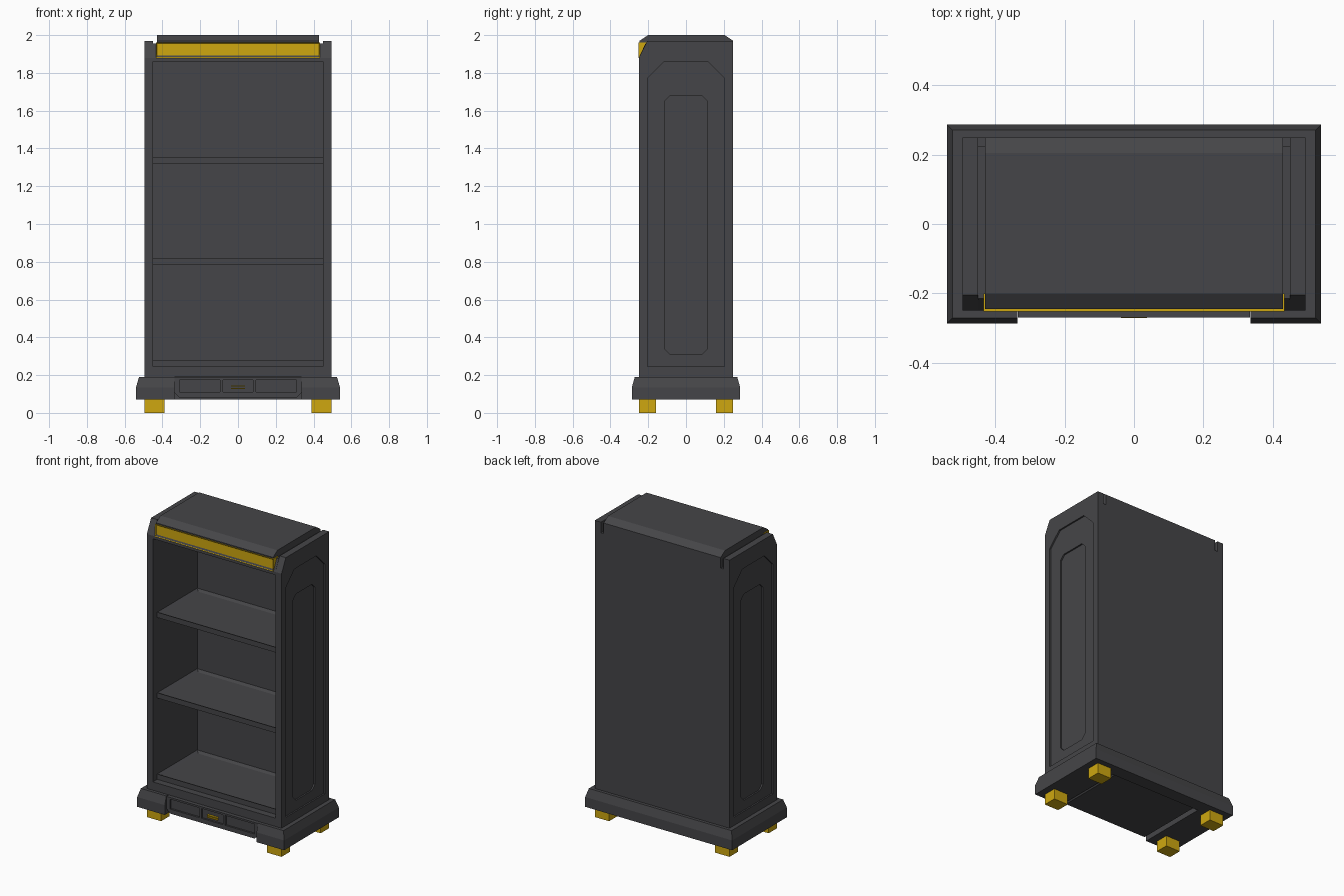
import bpy, bmesh

if "Cube" in bpy.data.objects:
    bpy.data.objects.remove(bpy.data.objects["Cube"])


def material(name, rgb):
    m = bpy.data.materials.new(name)
    m.diffuse_color = (*rgb, 1)
    m.use_nodes = True
    m.node_tree.nodes["Principled BSDF"].inputs["Base Color"].default_value = m.diffuse_color
    return m


DARK = material("charcoal", (0.060, 0.060, 0.065))
GOLD = material("gold", (0.62, 0.39, 0.005))


def finish(name, bm, mat):
    bmesh.ops.recalc_face_normals(bm, faces=bm.faces[:])
    me = bpy.data.meshes.new(name)
    bm.to_mesh(me)
    bm.free()
    me.materials.append(mat)
    ob = bpy.data.objects.new(name, me)
    bpy.context.collection.objects.link(ob)
    return ob


def loft(name, rings, mat, inset=None):
    """Join equal-length rings of points and cap both ends; optionally sink the last cap."""
    bm = bmesh.new()
    rows = [[bm.verts.new(p) for p in r] for r in rings]
    n = len(rows[0])
    for a, b in zip(rows, rows[1:]):
        for i in range(n):
            bm.faces.new((a[i], a[(i + 1) % n], b[(i + 1) % n], b[i]))
    bm.faces.new(rows[0][::-1])
    cap = bm.faces.new(rows[-1])
    bmesh.ops.recalc_face_normals(bm, faces=bm.faces[:])
    if inset:
        bmesh.ops.inset_region(bm, faces=[cap], thickness=inset[0])
        bmesh.ops.translate(bm, verts=cap.verts[:], vec=cap.normal * -inset[1])
    return finish(name, bm, mat)


def prism(name, axis, pts, a, b, mat, inset=None):
    """Extrude a 2D outline along x (y,z points), y (x,z points) or z (x,y points)."""
    put = {"x": lambda p, t: (t, p[0], p[1]),
           "y": lambda p, t: (p[0], t, p[1]),
           "z": lambda p, t: (p[0], p[1], t)}[axis]
    return loft(name, [[put(p, t) for p in pts] for t in (a, b)], mat, inset)


def rect(u0, u1, v0, v1):
    return [(u0, v0), (u1, v0), (u1, v1), (u0, v1)]


def clipped(u0, u1, v0, v1, low, high):
    """Rectangle with its lower and upper corners cut off (0 = keep square)."""
    pts = []
    for u, v, du, dv, c in ((u0, v0, 1, 1, low), (u1, v0, -1, 1, low),
                            (u1, v1, -1, -1, high), (u0, v1, 1, -1, high)):
        if not c:
            pts.append((u, v))
        elif du * dv > 0:
            pts += [(u, v + dv * c), (u + du * c, v)]
        else:
            pts += [(u + du * c, v), (u, v + dv * c)]
    return pts


def cut(ob, cutter):
    mod = ob.modifiers.new("recess", "BOOLEAN")
    mod.operation, mod.solver, mod.object = "DIFFERENCE", "EXACT", cutter
    bpy.context.view_layer.objects.active = ob
    bpy.ops.object.modifier_apply(modifier=mod.name)
    bpy.data.objects.remove(cutter)


# side panels: sloped front top corner, two stepped recesses outside
for s, side in ((-1, "left"), (1, "right")):
    panel = prism(side + "_side", "x",
                  [(-.25, .19), (.25, .19), (.25, 1.97), (-.205, 1.97), (-.25, 1.88)],
                  s * .45, s * .495, DARK)
    cut(panel, prism("cutter", "x", clipped(-.205, .205, .245, 1.86, 0, .09),
                     s * .485, s * .52, DARK))
    cut(panel, prism("cutter", "x", clipped(-.115, .115, .31, 1.68, .03, .03),
                     s * .475, s * .52, DARK))

# back, bottom board and top core (its rear edge stepped to leave the slots)
prism("back_panel", "x", rect(.215, .25, .19, 1.90), -.45, .45, DARK)
prism("bottom_board", "x", rect(-.25, .215, .19, .245), -.45, .45, DARK)
prism("top_core", "x", [(-.25, 1.86), (.225, 1.86), (.225, 1.955),
                        (-.215, 1.955), (-.25, 1.88)], -.45, .45, DARK)

# lid with sloped front and rear edges
prism("lid", "x", [(-.21, 1.89), (.25, 1.89), (.25, 1.97), (.205, 2.0),
                   (-.20, 2.0), (-.246, 1.97), (-.246, 1.96), (-.21, 1.96)],
      -.43, .43, DARK)

# gold band under the lid, with a thin rim
prism("gold_band", "y", rect(-.435, .435, 1.88, 1.962), -.2, -.252, GOLD, (.01, .008))

# shelves with sunken tops
for i, z in enumerate((.245, .785, 1.32)):
    prism("shelf_%d" % (i + 1), "z", rect(-.45, .45, -.205, .215), z, z + .035,
          DARK, (.03, .01))


# plinth: U-shaped outline with sloped top edge, open at the front for the drawer
def plinth_ring(z, d):
    x, y, n = .54 - d, .287 - d, .337
    return [(px, py, z) for px, py in ((-x, -y), (-n, -y), (-n, .2), (n, .2),
                                       (n, -y), (x, -y), (x, y), (-x, y))]


loft("plinth", [plinth_ring(.07, 0), plinth_ring(.135, 0), plinth_ring(.19, .016)], DARK)

# drawer with three recessed fields and gold handle bars
drawer = prism("drawer", "y", clipped(-.335, .335, .08, .187, .025, 0), -.27, .2, DARK)
for x0, x1 in ((-.31, -.095), (-.08, .08), (.095, .31)):
    cut(drawer, prism("cutter", "y", rect(x0, x1, .11, .175), -.3, -.258, DARK))
for i, z in enumerate((.130, .142)):
    prism("handle_bar_%d" % (i + 1), "y", rect(-.038, .038, z - .003, z + .003),
          -.272, -.25, GOLD)

# gold feet
for sx in (-1, 1):
    for sy in (-1, 1):
        prism("foot_%s_%s" % ("front" if sy < 0 else "back", "left" if sx < 0 else "right"),
              "z", rect(sx * .39, sx * .495, sy * .16, sy * .25), 0, .072, GOLD)
